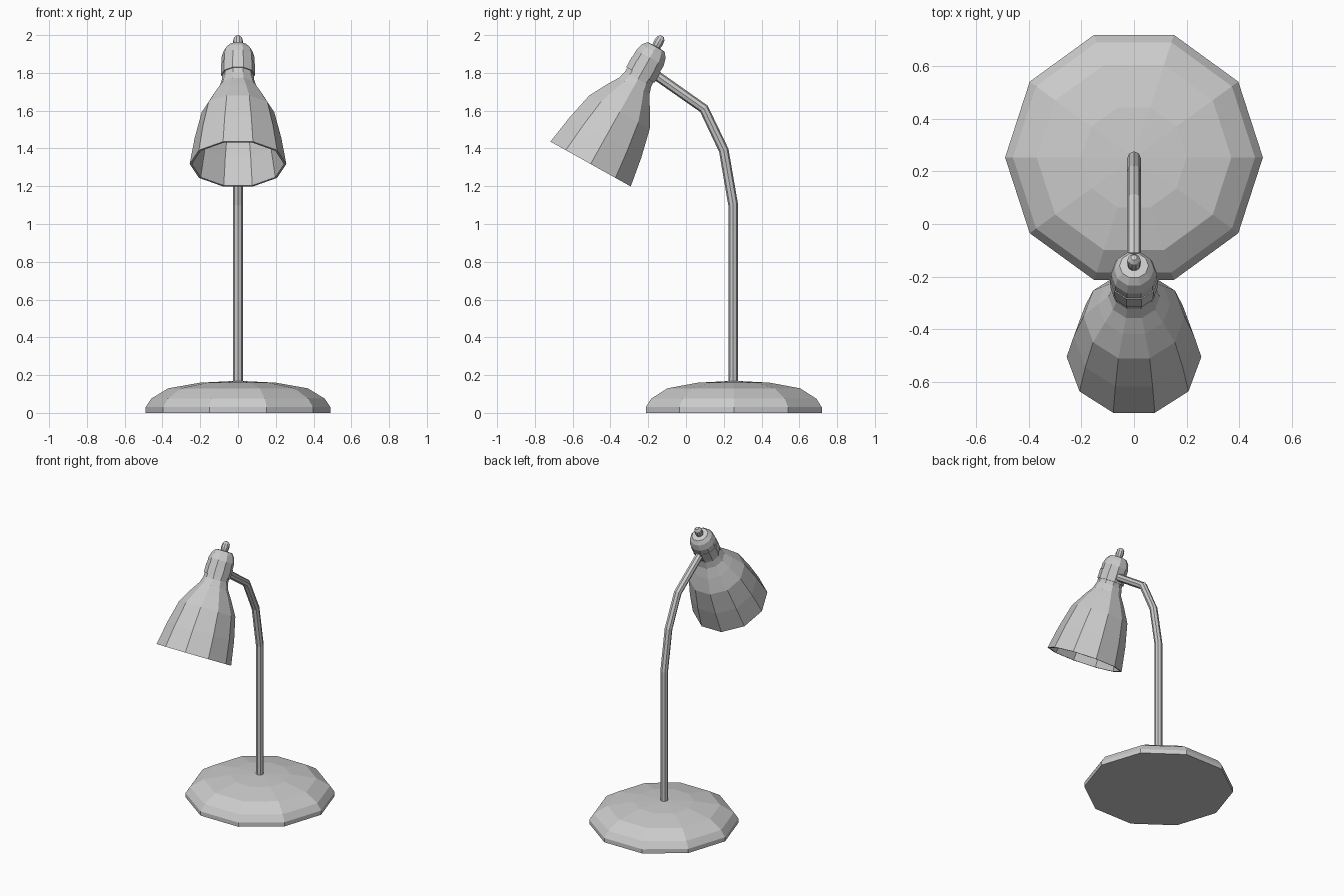
import bpy, bmesh
from math import cos, sin, tau, radians
from mathutils import Matrix

if "Cube" in bpy.data.objects:
    bpy.data.objects.remove(bpy.data.objects["Cube"])


def lathe(name, profile, matrix, sides=10):
    """Revolve (radius, height) points around local z; radius 0 makes a pole."""
    bm = bmesh.new()
    rings = []
    for r, h in profile:
        n = sides if r > 0 else 1
        rings.append([bm.verts.new((r * cos(tau * i / sides), r * sin(tau * i / sides), h))
                      for i in range(n)])
    for a, b in zip(rings, rings[1:]):
        for i in range(sides):
            j = (i + 1) % sides
            if len(a) == 1:
                bm.faces.new((a[0], b[j], b[i]))
            elif len(b) == 1:
                bm.faces.new((a[i], a[j], b[0]))
            else:
                bm.faces.new((a[i], a[j], b[j], b[i]))
    bmesh.ops.recalc_face_normals(bm, faces=bm.faces)
    mesh = bpy.data.meshes.new(name)
    bm.to_mesh(mesh)
    bm.free()
    obj = bpy.data.objects.new(name, mesh)
    obj.matrix_world = matrix
    bpy.context.collection.objects.link(obj)
    return obj


# Domed ten-sided base
lathe("base", [(0, 0), (0.49, 0), (0.49, 0.03), (0.46, 0.075), (0.37, 0.13),
               (0.2, 0.16), (0, 0.17)], Matrix.Translation((0, 0.253, 0)))

# Bent stem: upright, then curving forward into the head
curve = bpy.data.curves.new("stem", 'CURVE')
curve.dimensions = '3D'
curve.bevel_depth = 0.026
curve.bevel_resolution = 2
curve.use_fill_caps = True
path = [(0.25, 0.15), (0.25, 1.1), (0.2, 1.39), (0.095, 1.61), (-0.19, 1.81)]
spline = curve.splines.new('POLY')
spline.points.add(len(path) - 1)
for point, (y, z) in zip(spline.points, path):
    point.co = (0, y, z, 1)
spline.use_smooth = False
stem = bpy.data.objects.new("stem", curve)
bpy.context.collection.objects.link(stem)
bpy.context.view_layer.objects.active = stem
stem.select_set(True)
bpy.ops.object.convert(target='MESH')

# Head parts share a tilted axis starting at the centre of the shade rim
head = Matrix.Translation((0, -0.505, 1.3175)) @ Matrix.Rotation(radians(-29.2), 4, 'X')

# Hollow bell shade: inner wall, rim, outer wall
lathe("shade", [(0, 0.46), (0.085, 0.46), (0.125, 0.405), (0.18, 0.31), (0.217, 0.16),
                (0.244, 0), (0.256, 0), (0.229, 0.16), (0.192, 0.315), (0.137, 0.41),
                (0.098, 0.47), (0.084, 0.515), (0.083, 0.55), (0, 0.55)], head)

# Collar and rounded socket cap
lathe("socket_collar", [(0, 0.54), (0.09, 0.54), (0.091, 0.605), (0, 0.605)], head)
lathe("socket_cap", [(0, 0.6), (0.087, 0.6), (0.088, 0.645), (0.076, 0.685),
                     (0.055, 0.71), (0, 0.715)], head)

# Small finial knob
lathe("finial", [(0, 0.7), (0.022, 0.7), (0.027, 0.735), (0.024, 0.76),
                 (0.012, 0.775), (0, 0.777)], head)
